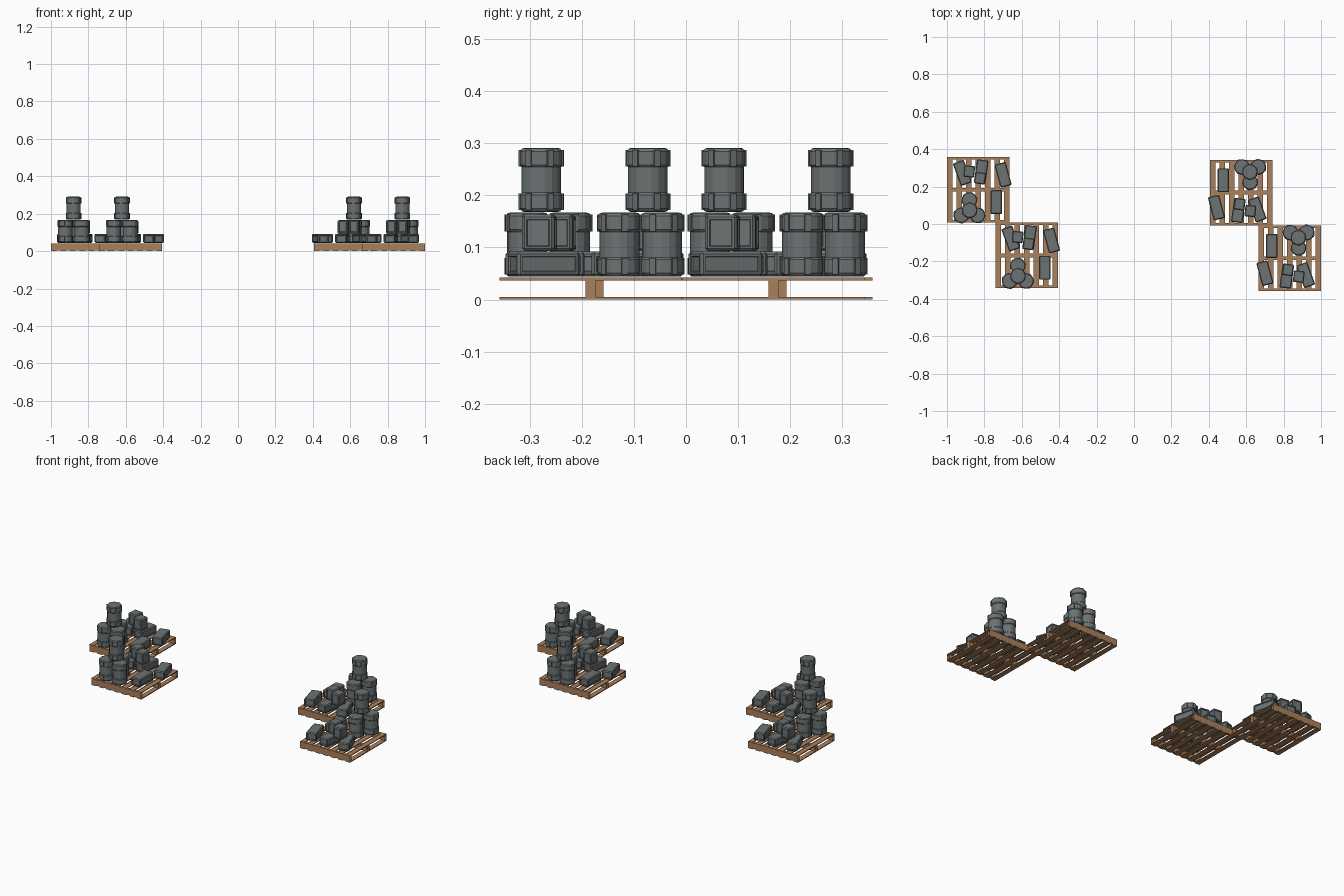
import bpy, bmesh, math
from mathutils import Matrix, Vector

if "Cube" in bpy.data.objects:
    bpy.data.objects.remove(bpy.data.objects["Cube"])


def material(name, rgb):
    m = bpy.data.materials.new(name)
    m.diffuse_color = (*rgb, 1)
    m.use_nodes = True
    m.node_tree.nodes["Principled BSDF"].inputs["Base Color"].default_value = m.diffuse_color
    return m


wood = material("pallet wood", (0.40, 0.215, 0.105))
grey = material("dull grey", (0.15, 0.17, 0.17))


def add_box(bm, size, loc, rot=0.0):
    m = Matrix.Translation(loc) @ Matrix.Rotation(rot, 4, 'Z') @ Matrix.Diagonal((*size, 1))
    return bmesh.ops.create_cube(bm, size=1, matrix=m)['verts']


def finish(bm, name, mat):
    me = bpy.data.meshes.new(name)
    bm.normal_update()
    bm.to_mesh(me)
    bm.free()
    me.materials.append(mat)
    return me


# Pallet: seven slats above and below, open-ended edge boards, solid middle beam
def pallet_mesh():
    w, d, h, t = 0.333, 0.35, 0.042, 0.005
    bm = bmesh.new()
    for i in range(7):
        x = -w / 2 + 0.0145 + i * (w - 0.029) / 6
        for z in (t / 2, h - t / 2):
            add_box(bm, (0.029, d, t), (x, 0, z))
    for s in (-1, 1):
        vs = add_box(bm, (w, 0.014, h - t - 0.001), (0, s * (d / 2 - 0.0065), h / 2 + t / 2 - 0.001))
        ends = [f for f in {f for v in vs for f in v.link_faces} if abs(f.normal.x) > 0.9]
        bmesh.ops.delete(bm, geom=ends, context='FACES_ONLY')
    add_box(bm, (w, 0.02, h - 2 * t), (0, 0, h / 2))
    return finish(bm, "pallet", wood)


# Barrel: lathed profile with a thick band at each end, plus ribs on the bands
def barrel_mesh():
    n, h = 16, 0.123
    half = [(0.031, 0), (0.037, 0.001), (0.0415, 0.007), (0.0415, 0.033), (0.0385, 0.037)]
    prof = half + [(r, h - z) for r, z in reversed(half)]
    bm = bmesh.new()
    rings = [[bm.verts.new((r * math.cos(2 * math.pi * k / n), r * math.sin(2 * math.pi * k / n), z))
              for k in range(n)] for r, z in prof]
    for a, b in zip(rings, rings[1:]):
        for k in range(n):
            j = (k + 1) % n
            bm.faces.new((a[k], a[j], b[j], b[k]))
    bm.faces.new(rings[0][::-1])
    bm.faces.new(rings[-1])
    for k in range(6):
        a = math.radians(60 * k + 15)
        for z in (0.020, h - 0.020):
            add_box(bm, (0.004, 0.012, 0.032), (0.0412 * math.cos(a), 0.0412 * math.sin(a), z), a)
    return finish(bm, "barrel", grey)


# Crate: bevelled box with recessed side panels
def crate_mesh(name, size):
    bm = bmesh.new()
    add_box(bm, size, (0, 0, size[2] / 2))
    bmesh.ops.bevel(bm, geom=bm.edges[:], offset=0.005, segments=1, affect='EDGES')
    bm.normal_update()
    sides = [f for f in bm.faces if abs(f.normal.z) < 0.1 and f.calc_area() > 0.001
             and max(abs(f.normal.x), abs(f.normal.y)) > 0.99]
    bmesh.ops.inset_individual(bm, faces=sides, thickness=0.006, depth=0)
    bmesh.ops.inset_individual(bm, faces=sides, thickness=0.002, depth=-0.003)
    return finish(bm, name, grey)


pallet = pallet_mesh()
barrel = barrel_mesh()
long_crate = crate_mesh("long crate", (0.062, 0.128, 0.048))
small_crate = crate_mesh("small crate", (0.058, 0.062, 0.070))

# One loaded pallet: name, mesh, position, turn in degrees
base = 0.044
load = [
    ("pallet", pallet, (0, 0, 0), 0),
    ("barrel_back", barrel, (-0.047, -0.055, base), 0),
    ("barrel_left", barrel, (-0.091, -0.137, base), 20),
    ("barrel_right", barrel, (-0.003, -0.137, base), 40),
    ("barrel_top", barrel, (-0.046, -0.110, 0.168), 10),
    ("crate_left", long_crate, (-0.085, 0.090, base), 20),
    ("crate_middle", long_crate, (0.016, 0.096, base), -8),
    ("crate_corner", long_crate, (0.133, 0.080, base), 15),
    ("crate_side", long_crate, (0.097, -0.066, base), 0),
    ("small_crate_one", small_crate, (-0.048, 0.098, base + 0.049), -6),
    ("small_crate_two", small_crate, (0.010, 0.062, base + 0.049), -8),
]

# Two stacks on the left, the same two turned half round on the right
for label, cx, cy, turn in (("left_rear", -0.833, 0.183, 0), ("left_front", -0.574, -0.168, 0),
                            ("right_front", 0.833, -0.183, 180), ("right_rear", 0.574, 0.168, 180)):
    place = Matrix.Translation((cx, cy, 0)) @ Matrix.Rotation(math.radians(turn), 4, 'Z')
    for name, mesh, loc, deg in load:
        ob = bpy.data.objects.new(f"{label}_{name}", mesh)
        bpy.context.collection.objects.link(ob)
        ob.matrix_world = place @ Matrix.Translation(Vector(loc)) @ Matrix.Rotation(math.radians(deg), 4, 'Z')
